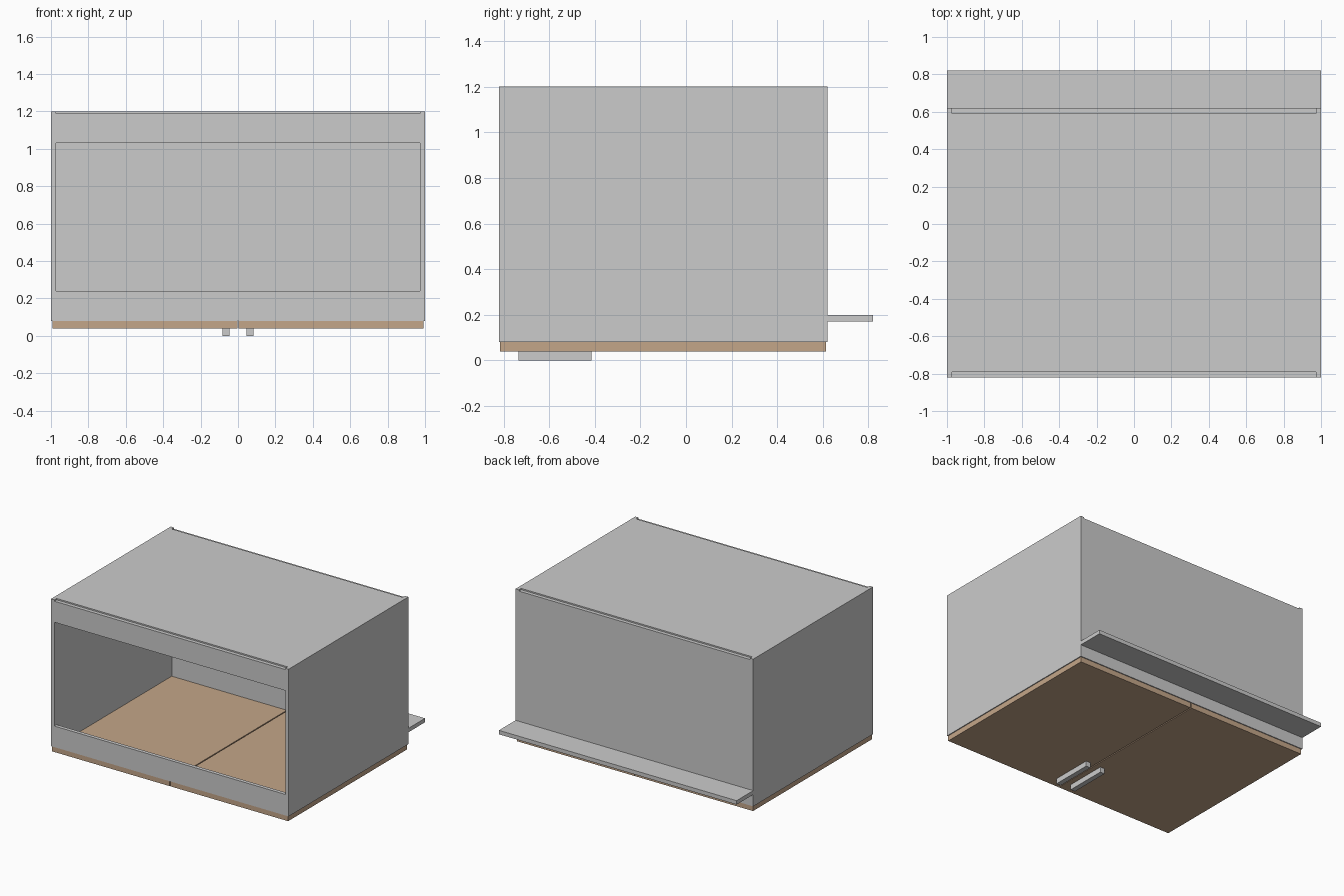
import bpy

if "Cube" in bpy.data.objects:
    bpy.data.objects.remove(bpy.data.objects["Cube"])


def material(name, rgb):
    m = bpy.data.materials.new(name)
    m.diffuse_color = (*rgb, 1)
    m.use_nodes = True
    m.node_tree.nodes["Principled BSDF"].inputs["Base Color"].default_value = m.diffuse_color
    return m


wood = material("wood", (0.55, 0.38, 0.25))
metal = material("metal", (0.62, 0.62, 0.65))
backing = material("backing", (0.7, 0.7, 0.67))


def box(name, x, y, z, mat=None):
    """Box from (min, max) ranges."""
    bpy.ops.mesh.primitive_cube_add(
        size=1, location=[(a + b) / 2 for a, b in (x, y, z)])
    o = bpy.context.object
    o.name = name
    o.scale = [b - a for a, b in (x, y, z)]
    bpy.ops.object.transform_apply(location=False, rotation=False, scale=True)
    if mat:
        o.data.materials.append(mat)
    return o


TOP, BOTTOM = -0.82, 0.62      # cabinet lies on its doors, its top towards -y
T = 0.028                      # board thickness
INNER = (-1 + T, 1 - T)

# Sides, doors and handles, mirrored left / right
for s, side in ((-1, "left"), (1, "right")):
    def mx(a, b):
        return tuple(sorted((s * a, s * b)))
    box(side + "_side_panel", mx(1 - T, 1), (TOP, BOTTOM), (0.08, 1.2))
    box(side + "_door", mx(0.004, 0.993), (-0.815, 0.613), (0.04, 0.08), wood)
    box(side + "_handle", mx(0.045, 0.083), (-0.735, -0.415), (0, 0.04), metal)

# Bottom board and the two top stretchers
box("bottom_panel", INNER, (BOTTOM - T, BOTTOM), (0.08, 1.19))
box("front_stretcher", INNER, (TOP, TOP + T), (0.08, 0.24))
box("rear_stretcher", INNER, (TOP, TOP + T), (1.03, 1.19))

# Thin back panel, set between the sides
box("back_panel", INNER, (TOP + T, BOTTOM - T), (1.19, 1.2), backing)

# Toe kick under the cabinet
box("toe_kick", (-1, 1), (BOTTOM, 0.82), (0.17, 0.2))
